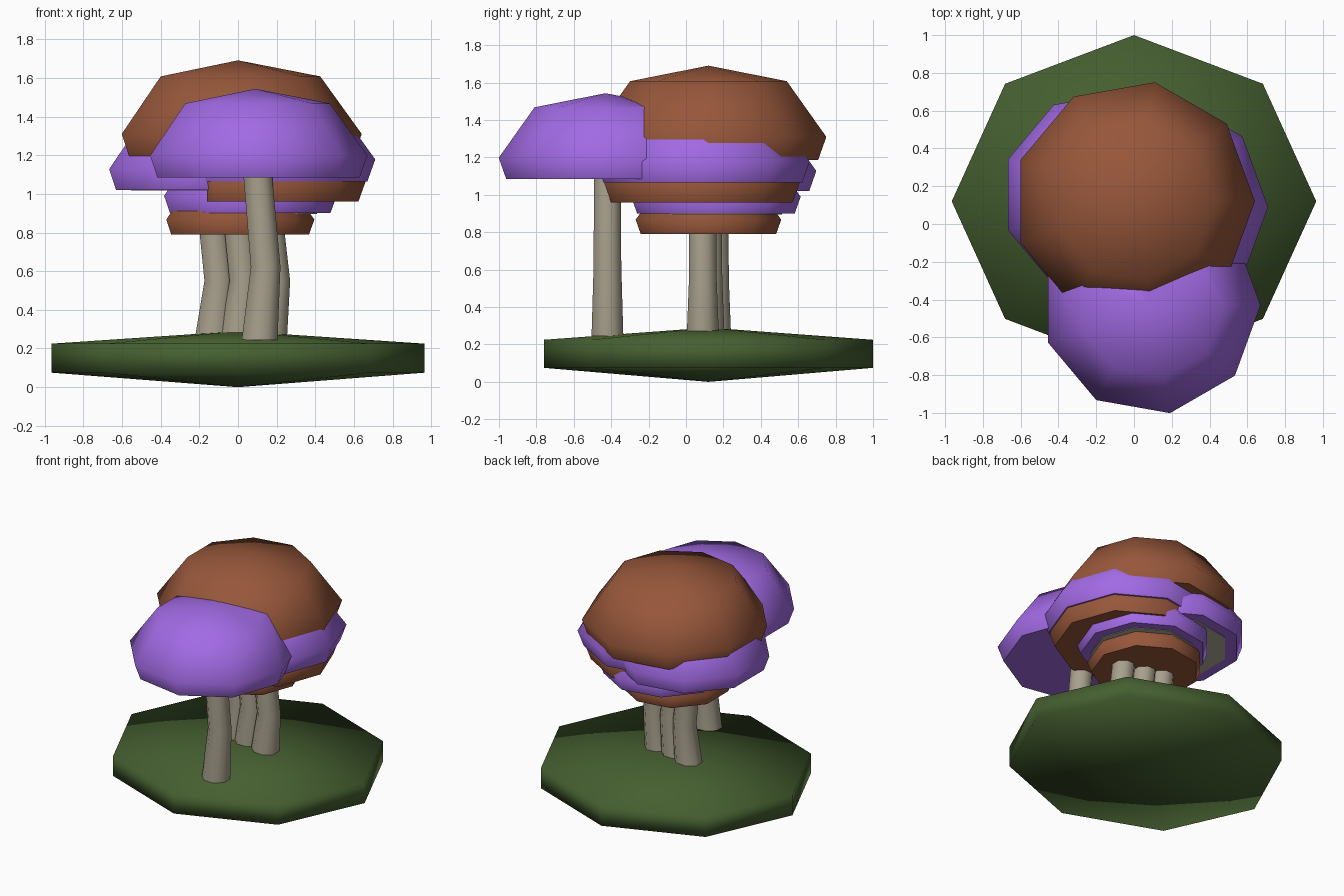
import bpy, bmesh, math
from mathutils import Vector

cube = bpy.data.objects.get("Cube")
if cube:
    bpy.data.objects.remove(cube, do_unlink=True)


def material(name, rgb):
    mat = bpy.data.materials.new(name)
    mat.use_nodes = True
    color = (*rgb, 1)
    mat.diffuse_color = color
    bsdf = mat.node_tree.nodes["Principled BSDF"]
    bsdf.inputs["Base Color"].default_value = color
    bsdf.inputs["Roughness"].default_value = 0.9
    return mat


brown = material("brown_cap", (0.31, 0.095, 0.043))
purple = material("purple_cap", (0.36, 0.145, 0.78))
green = material("moss_green", (0.06, 0.115, 0.03))
beige = material("pale_stem", (0.39, 0.35, 0.265))
cream = material("gill_cream", (0.48, 0.44, 0.35))


def lathe(bm, rings, sides, turn=0.0, mat_index=0):
    """Skin rings given as (centre, radius_x, radius_y); zero radius makes a tip."""
    loops = []
    for centre, rx, ry in rings:
        c = Vector(centre)
        if rx == 0:
            loops.append([bm.verts.new(c)])
            continue
        angles = [turn + math.tau * i / sides for i in range(sides)]
        loops.append([bm.verts.new(c + Vector((rx * math.cos(a), ry * math.sin(a), 0)))
                      for a in angles])
    for lo, hi in zip(loops, loops[1:]):
        for i in range(sides):
            j = (i + 1) % sides
            quad = [lo[i % len(lo)], lo[j % len(lo)], hi[j % len(hi)], hi[i % len(hi)]]
            bm.faces.new(list(dict.fromkeys(quad))).material_index = mat_index
    for loop, flip in ((loops[0], True), (loops[-1], False)):
        if len(loop) > 1:
            bm.faces.new(loop[::-1] if flip else loop).material_index = mat_index


def finish(name, bm, mats, angle):
    mesh = bpy.data.meshes.new(name)
    bm.to_mesh(mesh)
    bm.free()
    for mat in mats:
        mesh.materials.append(mat)
    obj = bpy.data.objects.new(name, mesh)
    bpy.context.collection.objects.link(obj)
    bpy.ops.object.select_all(action="DESELECT")
    obj.select_set(True)
    bpy.context.view_layer.objects.active = obj
    bpy.ops.object.shade_smooth_by_angle(angle=math.radians(angle))
    return obj


# Cap outline as (radius, height), for a cap of radius one
CAP = [(0.93, 0), (1, 0.195), (0.665, 0.66), (0, 0.79)]


def cap(name, x, y, z, r, mat, gills=True, cut=None):
    bm = bmesh.new()
    lathe(bm, [((x, y, z + h * r), k * r, k * r) for k, h in CAP], 9)
    if cut:
        # Trim the side that runs into the cluster
        point, normal = cut
        geom = bm.verts[:] + bm.edges[:] + bm.faces[:]
        res = bmesh.ops.bisect_plane(bm, geom=geom, plane_co=point,
                                     plane_no=normal, clear_outer=True)
        edges = [e for e in res["geom_cut"] if isinstance(e, bmesh.types.BMEdge)]
        bmesh.ops.holes_fill(bm, edges=edges)
    if gills:
        # Pale gill plate under the cap
        k = 0.78 * r
        lathe(bm, [((x, y, z - 0.004), k, k), ((x, y, z + 0.002), k, k)], 9, mat_index=1)
    finish(name, bm, [mat, cream], 62)


def stem(name, x, y, foot, top):
    mid = (foot + top) / 2 - 0.06
    rings = [((x + 0.022, y, foot), 0.1, 0.092),
             ((x + 0.053, y, mid), 0.083, 0.08),
             ((x + 0.01, y, top), 0.08, 0.078)]
    bm = bmesh.new()
    lathe(bm, rings, 8, turn=math.pi / 8)
    finish(name, bm, [beige], 60)


# Mossy ground plate
bm = bmesh.new()
base = [(0, 0), (1, 0.075), (1, 0.225), (0, 0.29)]
lathe(bm, [((0, 0.12, z), 0.965 * k, 0.88 * k) for k, z in base], 8, turn=math.pi / 2)
finish("ground_plate", bm, [green], 180)

# Caps, from the highest to the lowest
cap("main_cap", 0, 0.12, 1.185, 0.64, brown)
cap("front_cap", 0.09, -0.43, 1.085, 0.58, purple, gills=False,
    cut=((0, -0.21, 1.2), (0, 1, 0)))
cap("left_cap", 0.13, 0.09, 1.065, 0.58, purple)
cap("right_cap", -0.15, 0.155, 1.02, 0.55, purple)
cap("lower_left_cap", 0.13, 0.085, 0.96, 0.53, brown,
    gills=False, cut=((-0.16, 0, 1), (-1, 0, 0)))
cap("lower_right_cap", 0.05, 0.16, 0.9, 0.46, purple)
cap("lowest_cap", 0, 0.12, 0.79, 0.395, brown, gills=False)

# Bent stems
stem("front_stem", 0.09, -0.42, 0.245, 1.12)
stem("main_stem", -0.02, 0.12, 0.27, 0.95)
stem("left_stem", 0.14, 0.09, 0.27, 0.95)
stem("right_stem", -0.15, 0.155, 0.27, 0.95)
